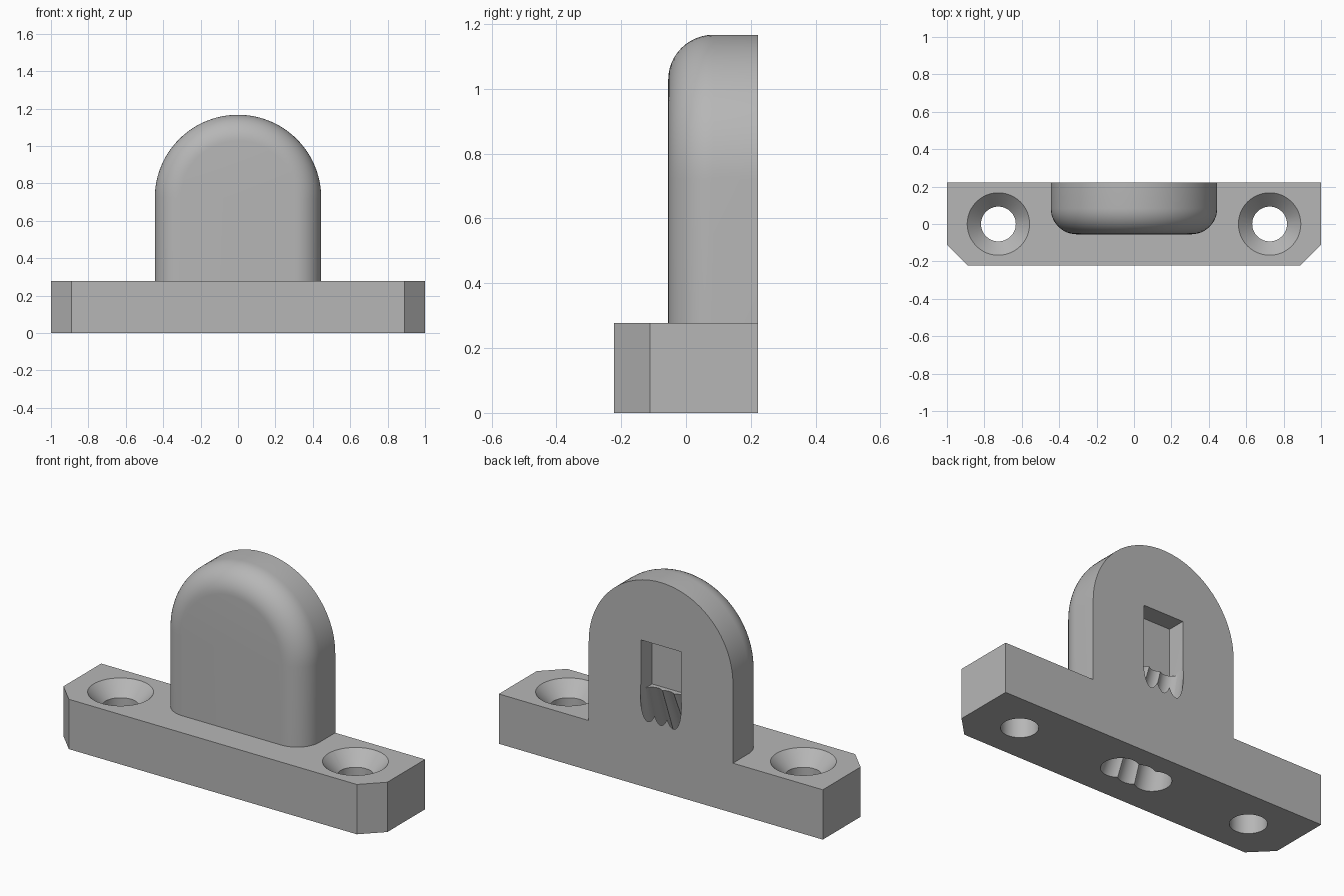
import bpy, bmesh
from math import sin, cos, pi, radians
from mathutils import Vector, Matrix

if "Cube" in bpy.data.objects:
    bpy.data.objects.remove(bpy.data.objects["Cube"], do_unlink=True)

BACK, BASE_H = 0.222, 0.278      # back plane and base height
HALF_W, ARC_Z = 0.445, 0.722     # upright half width, arch centre height
FILLET, FRONT = 0.139, -0.055    # upright front rounding and front plane

grey = bpy.data.materials.new("light grey")
grey.use_nodes = True
colour = (0.47, 0.47, 0.47, 1)
grey.diffuse_color = colour
grey.node_tree.nodes["Principled BSDF"].inputs["Base Color"].default_value = colour


def make_object(name, bm):
    bmesh.ops.recalc_face_normals(bm, faces=bm.faces)
    mesh = bpy.data.meshes.new(name)
    bm.to_mesh(mesh)
    bm.free()
    mesh.materials.append(grey)
    obj = bpy.data.objects.new(name, mesh)
    bpy.context.collection.objects.link(obj)
    return obj


def loft(name, rings):
    """Skin closed rings of equal length and cap both ends."""
    bm = bmesh.new()
    loops = [[bm.verts.new(p) for p in ring] for ring in rings]
    n = len(loops[0])
    for a, b in zip(loops, loops[1:]):
        for i in range(n):
            j = (i + 1) % n
            bm.faces.new((a[i], a[j], b[j], b[i]))
    bm.faces.new(loops[0])
    bm.faces.new(loops[-1])
    return make_object(name, bm)


def circle(centre, radius, direction=Vector((0, 0, 1)), steps=48):
    turn = direction.to_track_quat('Z', 'Y')
    return [centre + turn @ Vector((radius * cos(2 * pi * i / steps),
                                    radius * sin(2 * pi * i / steps), 0))
            for i in range(steps)]


def boolean(target, other, operation):
    mod = target.modifiers.new(operation, 'BOOLEAN')
    mod.operation, mod.object, mod.solver = operation, other, 'EXACT'
    bpy.context.view_layer.objects.active = target
    bpy.ops.object.modifier_apply(modifier=mod.name)
    bpy.data.objects.remove(other, do_unlink=True)


# Base bar with chamfered front corners
outline = [(-1, BACK), (-1, -0.111), (-0.889, -BACK),
           (0.889, -BACK), (1, -0.111), (1, BACK)]
bracket = loft("mounting_bracket",
               [[(x, y, z) for x, y in outline] for z in (0, BASE_H)])


# Arched upright with a rounded front edge
def arch(y, inset):
    r = HALF_W - inset
    ring = [(r * cos(pi * i / 48), y, ARC_Z + r * sin(pi * i / 48)) for i in range(49)]
    return ring + [(-r, y, 0.15), (r, y, 0.15)]


rings = [arch(BACK, 0)]
for i in range(13):
    a = radians(90 * i / 12)
    rings.append(arch(FRONT + FILLET * (1 - sin(a)), FILLET * (1 - cos(a))))
boolean(bracket, loft("upright", rings), 'UNION')

# Countersunk screw holes
for side in (-1, 1):
    profile = [(0.093, -0.1), (0.093, BASE_H - 0.076), (0.167, BASE_H), (0.167, 0.4)]
    hole = loft("screw_hole", [circle(Vector((side * 0.725, 0, z)), r) for r, z in profile])
    boolean(bracket, hole, 'DIFFERENCE')

# Recess in the back face
bm = bmesh.new()
bmesh.ops.create_cube(bm, size=1, matrix=Matrix.Translation((0, 0.222, 0.672))
                      @ Matrix.Diagonal((0.247, 0.2, 0.284, 1)))
boolean(bracket, make_object("recess", bm), 'DIFFERENCE')

# Three slanted channels joining the underside to the recess
for k in (-1, 0, 1):
    low, high = Vector((0.104 * k, 0.02, 0)), Vector((0.067 * k, 0.222, 0.57))
    axis = (high - low).normalized()
    ends = [(t, 0.091 + (0.056 - 0.091) * t) for t in (-0.15, 1.12)]
    channel = loft("channel", [circle(low.lerp(high, t), r, axis) for t, r in ends])
    boolean(bracket, channel, 'DIFFERENCE')

# Smooth curved surfaces, keep hard edges
bpy.ops.object.select_all(action='DESELECT')
bracket.select_set(True)
bpy.context.view_layer.objects.active = bracket
bpy.ops.object.shade_smooth_by_angle(angle=radians(30))
